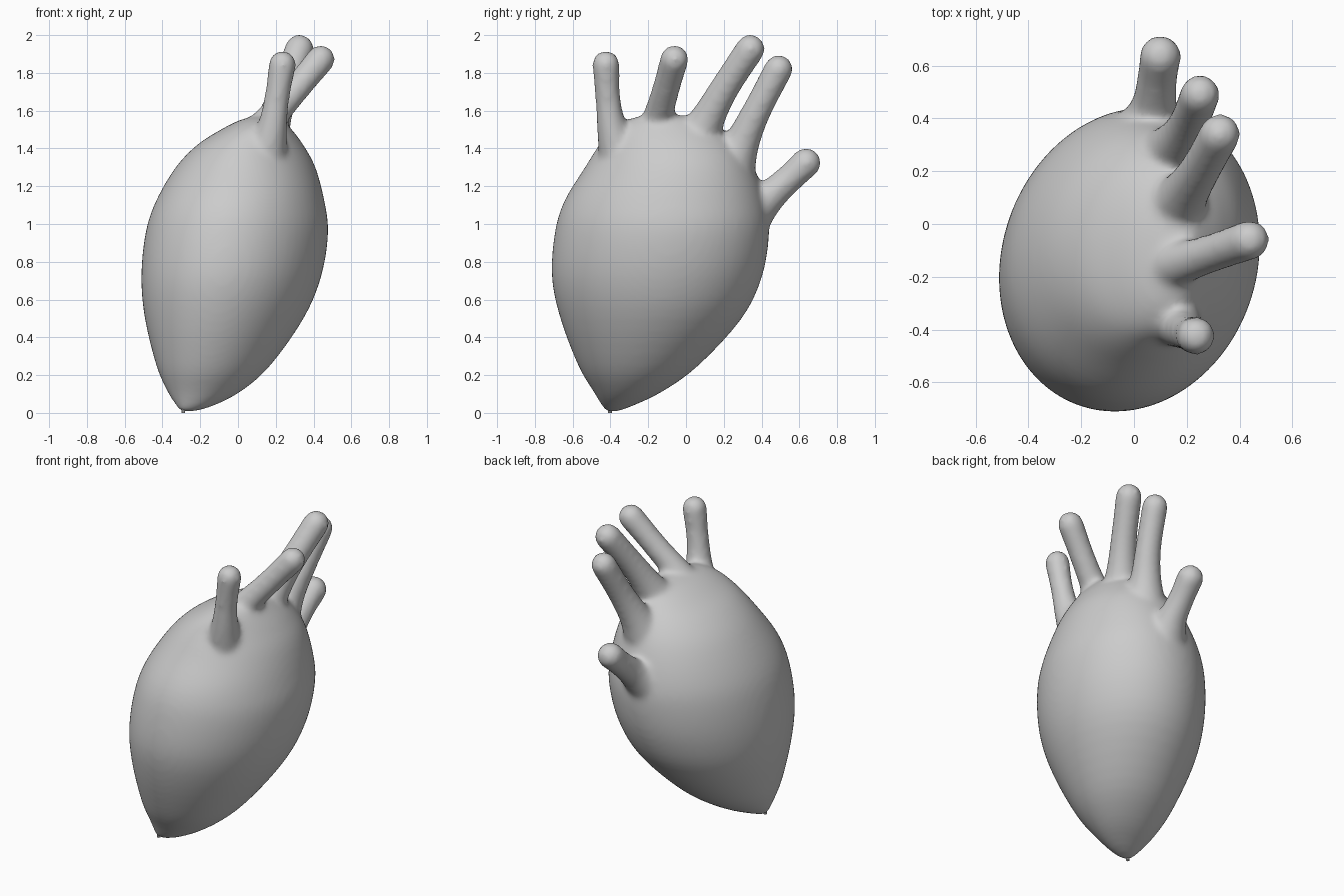
import bpy, bmesh, math
from mathutils import Vector

if "Cube" in bpy.data.objects:
    bpy.data.objects.remove(bpy.data.objects["Cube"])


def spline(rows, steps):
    """Catmull-Rom interpolation through rows of numbers."""
    rows = [Vector(r) for r in rows]
    out = []
    for i in range(len(rows) - 1):
        a, b, c, d = rows[max(i - 1, 0)], rows[i], rows[i + 1], rows[min(i + 2, len(rows) - 1)]
        for k in range(steps):
            t = k / steps
            out.append(0.5 * (2 * b + (c - a) * t + (2 * a - 5 * b + 4 * c - d) * t * t
                              + (3 * b - a - 3 * c + d) * t ** 3))
    return out + [rows[-1]]


def loft(bm, rings, n):
    """Skin a list of (centre, u vector, v vector) ellipses and cap the ends."""
    loops = []
    for c, u, v in rings:
        loops.append([bm.verts.new(c + u * math.cos(2 * math.pi * k / n) + v * math.sin(2 * math.pi * k / n))
                      for k in range(n)])
    for p, q in zip(loops, loops[1:]):
        for k in range(n):
            bm.faces.new((p[k], p[(k + 1) % n], q[(k + 1) % n], q[k]))
    bm.faces.new(loops[0][::-1])
    bm.faces.new(loops[-1])


def finger(bm, pts):
    """Round-tipped tube through (x, y, z, radius) points; the last is the tip centre."""
    path = spline(pts, 6)
    rings = []
    for i, p in enumerate(path):
        d = (path[min(i + 1, len(path) - 1)].to_3d() - path[max(i - 1, 0)].to_3d()).normalized()
        u = d.cross(Vector((0.3, -1, 0.1))).normalized()
        v = d.cross(u)
        rings.append((p.to_3d(), u * p[3], v * p[3]))
    r = path[-1][3]
    for k in range(1, 7):
        a = k * math.pi / 2 / 6.3
        rings.append((path[-1].to_3d() + d * r * math.sin(a), u * r * math.cos(a), v * r * math.cos(a)))
    loft(bm, rings, 24)


# Balloon body: z, x min, x max, y min, y max
sections = [
    (0.005, -0.305, -0.26, -0.42, -0.375), (0.03, -0.322, -0.15, -0.44, -0.30),
    (0.11, -0.372, 0.01, -0.488, -0.13), (0.25, -0.432, 0.17, -0.57, 0.065),
    (0.50, -0.493, 0.347, -0.665, 0.295), (0.72, -0.512, 0.44, -0.71, 0.402),
    (0.95, -0.49, 0.477, -0.695, 0.44), (1.12, -0.435, 0.458, -0.645, 0.422),
    (1.30, -0.33, 0.41, -0.535, 0.36), (1.42, -0.215, 0.345, -0.46, 0.28),
    (1.50, -0.09, 0.285, -0.40, 0.19), (1.55, 0.01, 0.24, -0.32, 0.09),
    (1.575, 0.10, 0.20, -0.22, -0.02)]
# Fingers from front to back
fingers = [
    [(0.11, -0.30, 1.25, 0.16), (0.172, -0.383, 1.47, 0.088), (0.205, -0.413, 1.66, 0.067), (0.235, -0.424, 1.845, 0.073)],
    [(0.07, -0.18, 1.37, 0.15), (0.17, -0.15, 1.55, 0.087), (0.295, -0.11, 1.70, 0.073), (0.438, -0.061, 1.872, 0.076)],
    [(0.11, 0.00, 1.33, 0.16), (0.185, 0.105, 1.54, 0.097), (0.25, 0.205, 1.72, 0.078), (0.325, 0.34, 1.926, 0.078)],
    [(0.10, 0.20, 1.22, 0.17), (0.155, 0.29, 1.42, 0.099), (0.205, 0.375, 1.60, 0.077), (0.25, 0.49, 1.82, 0.076)],
    [(0.02, 0.23, 0.98, 0.20), (0.07, 0.415, 1.125, 0.10), (0.085, 0.53, 1.225, 0.077), (0.10, 0.635, 1.323, 0.08)]]

bm = bmesh.new()
rings = []
lean = 0.09  # turns each oval slightly towards the +x +y diagonal
for z, x0, x1, y0, y1 in spline(sections, 4):
    b = (y1 - y0) / 2
    rings.append((Vector(((x0 + x1) / 2, (y0 + y1) / 2, z)),
                  Vector(((x1 - x0) / 2, b * math.sin(lean), 0)), Vector((0, b * math.cos(lean), 0))))
loft(bm, rings, 64)
for f in fingers:
    finger(bm, f)
bmesh.ops.recalc_face_normals(bm, faces=bm.faces)
mesh = bpy.data.meshes.new("inflated_glove")
bm.to_mesh(mesh)
bm.free()
glove = bpy.data.objects.new("inflated_glove", mesh)
bpy.context.collection.objects.link(glove)

# Fuse the body and fingers into one skin with soft webs
rm = glove.modifiers.new("fuse", 'REMESH')
rm.mode = 'VOXEL'
rm.voxel_size = 0.016
rm.use_smooth_shade = True
sm = glove.modifiers.new("soften", 'SMOOTH')
sm.factor = 0.5
sm.iterations = 14

# Small tied-off nub at the bottom point
bpy.ops.mesh.primitive_cylinder_add(vertices=10, radius=0.01, depth=0.03, location=(-0.29, -0.402, 0.015))
bpy.context.object.name = "tip_knot"
bpy.ops.object.shade_smooth_by_angle()
